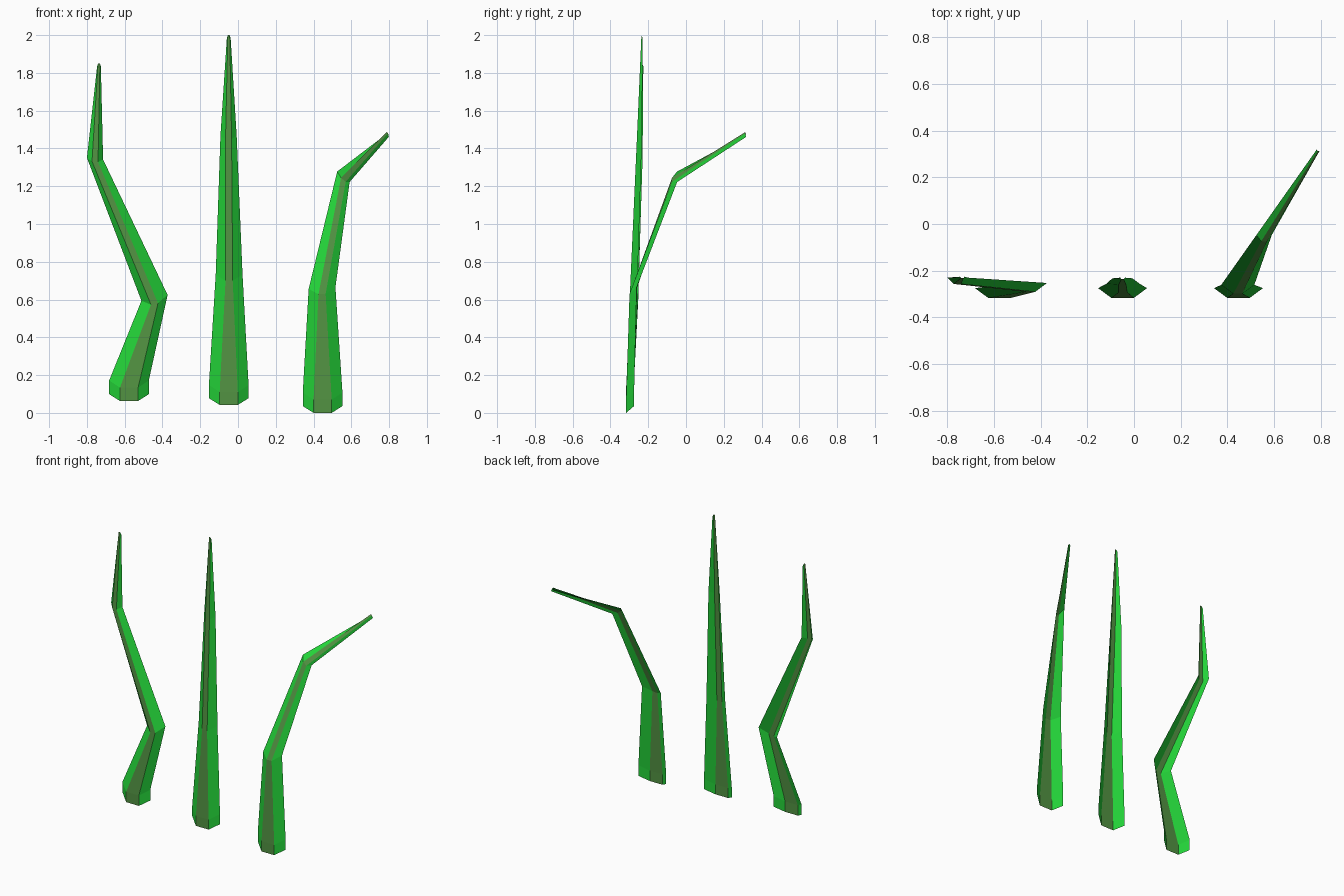
import bpy
import bmesh
from math import cos, sin
from mathutils import Vector

default_cube = bpy.data.objects.get("Cube")
if default_cube:
    bpy.data.objects.remove(default_cube, do_unlink=True)


def make_material(name, color):
    mat = bpy.data.materials.new(name)
    mat.use_nodes = True
    mat.diffuse_color = color
    mat.node_tree.nodes["Principled BSDF"].inputs["Base Color"].default_value = color
    return mat


leaf_green = make_material("leaf green", (0.017, 0.65, 0.04, 1))
midrib_olive = make_material("midrib olive", (0.085, 0.29, 0.055, 1))

# Shared channel section per ring, root to tip:
# half width of midrib, half width across wings, wing setback, wing rise
SECTIONS = (
    (0.048, 0.105, 0.042, 0.036),
    (0.048, 0.105, 0.042, 0.038),
    (0.019, 0.071, 0.038, 0.032),
    (0.016, 0.043, 0.027, 0.016),
    (0.005, 0.010, 0.006, -0.015),
)


def make_blade(name, spine):
    """Open folded leaf: a midrib strip with a wing on each side."""
    bm = bmesh.new()
    rings = []
    for (x, y, z, roll), (rib, wing, back, rise) in zip(spine, SECTIONS):
        centre = Vector((x, y, z))
        across = Vector((cos(roll), 0, sin(roll)))
        setback = Vector((0, back, rise))
        points = (centre - across * wing + setback, centre - across * rib,
                  centre + across * rib, centre + across * wing + setback)
        rings.append([bm.verts.new(p) for p in points])
    for low, high in zip(rings, rings[1:]):
        for i in range(len(low) - 1):
            face = bm.faces.new((low[i], low[i + 1], high[i + 1], high[i]))
            face.material_index = 1 if i == 1 else 0
    mesh = bpy.data.meshes.new(name)
    bm.to_mesh(mesh)
    bm.free()
    mesh.materials.append(leaf_green)
    mesh.materials.append(midrib_olive)
    obj = bpy.data.objects.new(name, mesh)
    bpy.context.collection.objects.link(obj)
    return obj


# Spines follow the midrib: x, y, z, roll
make_blade("straight_blade", (
    (-0.049, -0.317, 0.042, 0), (-0.049, -0.317, 0.11, 0),
    (-0.047, -0.294, 0.70, 0), (-0.050, -0.260, 1.45, 0),
    (-0.049, -0.236, 2.0, 0)))

make_blade("crooked_blade", (
    (-0.577, -0.317, 0.063, 0), (-0.577, -0.317, 0.134, 0),
    (-0.442, -0.291, 0.577, 0.22), (-0.757, -0.257, 1.33, -0.1),
    (-0.736, -0.232, 1.85, 0)))

make_blade("drooping_blade", (
    (0.448, -0.317, 0.0, 0), (0.448, -0.317, 0.07, 0),
    (0.445, -0.299, 0.629, 0.06), (0.558, -0.074, 1.234, -0.7),
    (0.791, 0.313, 1.483, -0.7)))
